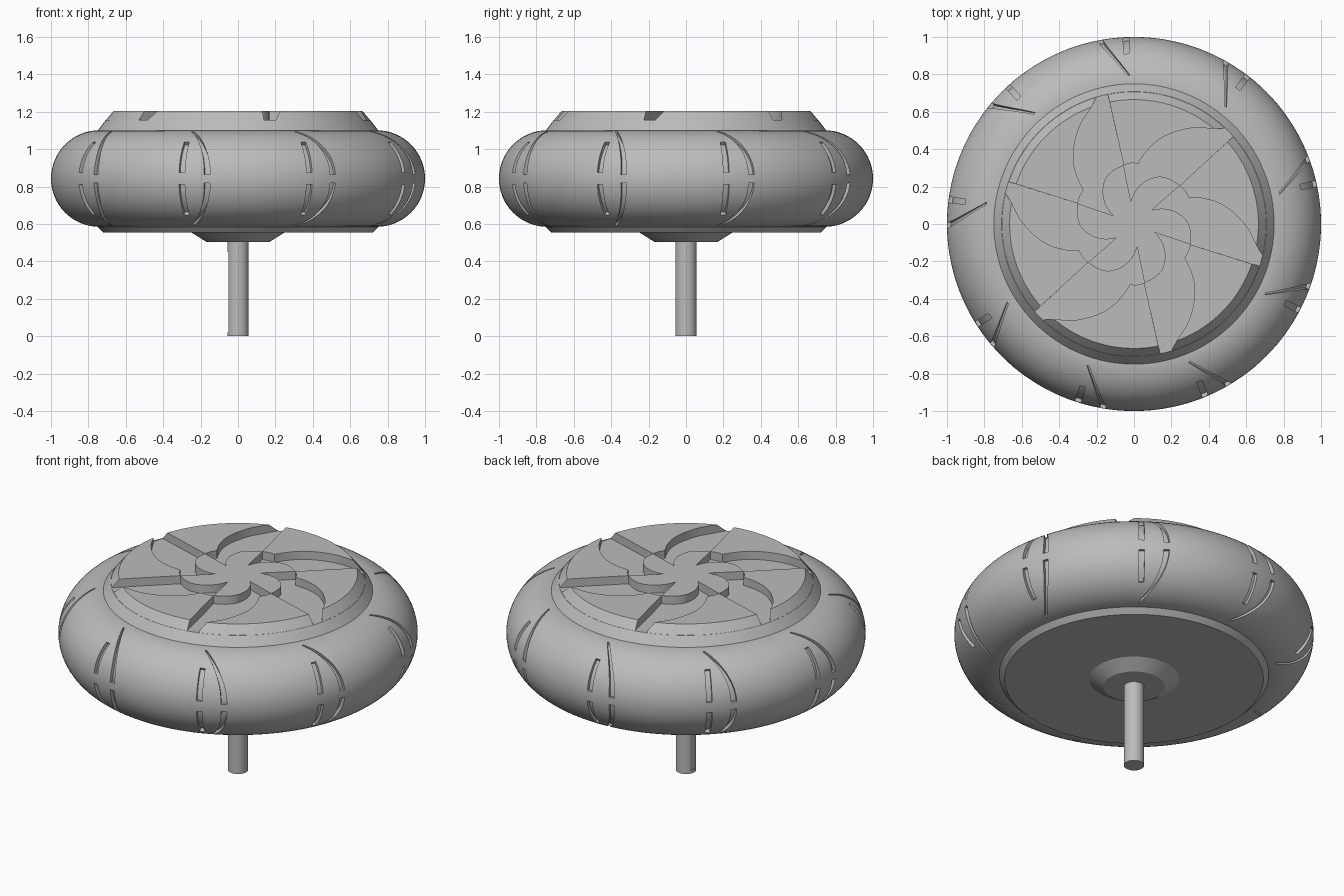
import bpy, bmesh, math
from math import sin, cos, radians

cube = bpy.data.objects.get("Cube")
if cube:
    bpy.data.objects.remove(cube)

grey = bpy.data.materials.new("plain_grey")
grey.use_nodes = True
grey.diffuse_color = (0.5, 0.5, 0.5, 1)
grey.node_tree.nodes["Principled BSDF"].inputs["Base Color"].default_value = (0.5, 0.5, 0.5, 1)

RING, TUBE, MID = 0.742, 0.258, 0.843      # tyre ring radius, tube radius, centre height
FLOOR, TOP = 1.155, 1.205                  # recess floor and cover top


def finish(bm, name, smooth=None):
    bmesh.ops.recalc_face_normals(bm, faces=bm.faces)
    mesh = bpy.data.meshes.new(name)
    bm.to_mesh(mesh)
    bm.free()
    mesh.materials.append(grey)
    obj = bpy.data.objects.new(name, mesh)
    bpy.context.collection.objects.link(obj)
    if smooth:
        shade(obj, smooth)
    return obj


def shade(obj, angle):
    bpy.ops.object.select_all(action='DESELECT')
    obj.select_set(True)
    bpy.context.view_layer.objects.active = obj
    bpy.ops.object.shade_smooth_by_angle(angle=radians(angle))


def lathe(name, profile, steps=128):
    bm = bmesh.new()
    verts = [bm.verts.new((r, 0, z)) for r, z in profile]
    edges = [bm.edges.new(pair) for pair in zip(verts, verts[1:])]
    bmesh.ops.spin(bm, geom=verts + edges, cent=(0, 0, 0), axis=(0, 0, 1),
                   angle=math.tau, steps=steps)
    bmesh.ops.remove_doubles(bm, verts=bm.verts, dist=1e-5)
    return finish(bm, name, 20)


def polar(r, deg, z):
    return (r * cos(radians(deg)), r * sin(radians(deg)), z)


def spline(pts, n=5):
    """Catmull-Rom curve through (radius, angle) points."""
    p = [pts[0]] + pts + [pts[-1]]
    out = []
    for a, b, c, d in zip(p, p[1:], p[2:], p[3:]):
        for i in range(n):
            t = i / n
            out.append(tuple(0.5 * (2 * v + (w - u) * t + (2 * u - 5 * v + 4 * w - x) * t * t
                                    + (3 * v - u - 3 * w + x) * t ** 3)
                             for u, v, w, x in zip(a, b, c, d)))
    return out + [pts[-1]]


def prism(bm, low, high):
    """Solid between two matching outlines."""
    a = [bm.verts.new(p) for p in low]
    b = [bm.verts.new(p) for p in high]
    bm.faces.new(a[::-1])
    bm.faces.new(b)
    for i in range(len(a)):
        j = (i + 1) % len(a)
        bm.faces.new((a[i], a[j], b[j], b[i]))


# Hub body with the lower boss
lathe("hub_body", [(0, 0.505), (0.17, 0.505), (0.25, 0.555), (0.72, 0.555), (0.75, 0.585),
                   (0.75, 1.10), (0.708, FLOOR), (0, FLOOR)])

# Raised cover segments with a sloping rim, separated by the recesses
bm = bmesh.new()
side = spline([(0.615, 57), (0.53, 67), (0.45, 75.5), (0.325, 86)])
inner = side + [(0.326, 93), (0.32, 100)]
for k in range(6):
    turn = 60 * k
    outlines = []
    for rim, start, end, z in ((0.708, 46.4, 101.4, FLOOR - 0.002), (0.665, 50, 101.3, TOP)):
        arc = [(rim, end + (start - end) * i / 24) for i in range(25)]
        outlines.append([polar(r, a + turn, z) for r, a in arc + inner])
    prism(bm, *outlines)
finish(bm, "cover_segments", 20)

# Pinwheel in the middle of the cover
bm = bmesh.new()
petal = [(0.12, 98)] + spline([(0.32, 100), (0.29, 121), (0.21, 141), (0.12, 158)])[:-1]
outline = [(r, a + 60 * k) for k in range(6) for r, a in petal]
prism(bm, *[[polar(r, a, z) for r, a in outline] for z in (FLOOR - 0.002, TOP)])
finish(bm, "centre_pinwheel", 20)

# Tyre
bm = bmesh.new()
ring = [bm.verts.new((RING + TUBE * cos(math.tau * i / 64), 0, MID + TUBE * sin(math.tau * i / 64)))
        for i in range(64)]
edges = [bm.edges.new((ring[i], ring[i - 1])) for i in range(64)]
bmesh.ops.spin(bm, geom=ring + edges, cent=(0, 0, 0), axis=(0, 0, 1), angle=math.tau, steps=144)
bmesh.ops.remove_doubles(bm, verts=bm.verts, dist=1e-5)
tyre = finish(bm, "tyre")


# Tread grooves: a short straight slot and a long curved one, mirrored about the middle
def groove(bm, path, flip):
    rings = []
    for tilt, turn, half in path:
        corners = []
        for tube, s in ((TUBE - 0.02, -1), (TUBE - 0.02, 1), (TUBE + 0.02, 1), (TUBE + 0.02, -1)):
            t = radians(tilt)
            corners.append(bm.verts.new(polar(RING + tube * cos(t), turn + s * half,
                                              MID + flip * tube * sin(t))))
        rings.append(corners)
    for a, b in zip(rings, rings[1:]):
        for i in range(4):
            bm.faces.new((a[i], a[i - 1], b[i - 1], b[i]))
    bm.faces.new(rings[0])
    bm.faces.new(rings[-1][::-1])


bm = bmesh.new()
for k in range(9):
    base = 92.5 + 40 * k
    for flip in (1, -1):
        groove(bm, [(7 + 42 * i / 8, base, 0.9) for i in range(9)], flip)
        groove(bm, [(5 + 73 * i / 14, base + 8 - 8.5 * (i / 14) ** 2, 0.95 - 0.5 * i / 14)
                    for i in range(15)], flip)
cutter = finish(bm, "groove_cutter")
cutter.hide_render = True


def cut(obj, tool):
    mod = obj.modifiers.new("cut", 'BOOLEAN')
    mod.operation = 'DIFFERENCE'
    mod.solver = 'EXACT'
    mod.object = tool
    graph = bpy.context.evaluated_depsgraph_get()
    mesh = bpy.data.meshes.new_from_object(obj.evaluated_get(graph))
    obj.modifiers.clear()
    obj.data = mesh
    bpy.data.objects.remove(tool)
    shade(obj, 25)


cut(tyre, cutter)

# Axle shaft with a shallow flat on one side
shaft = lathe("axle_shaft", [(0, 0), (0.057, 0), (0.057, 0.52), (0, 0.52)], 48)
bm = bmesh.new()
box = [(-0.1, -0.1), (-0.05, -0.1), (-0.05, 0.1), (-0.1, 0.1)]
prism(bm, *[[(x, y, z) for x, y in box] for z in (0.02, 0.45)])
flat_cutter = finish(bm, "flat_cutter")
flat_cutter.hide_render = True
cut(shaft, flat_cutter)
